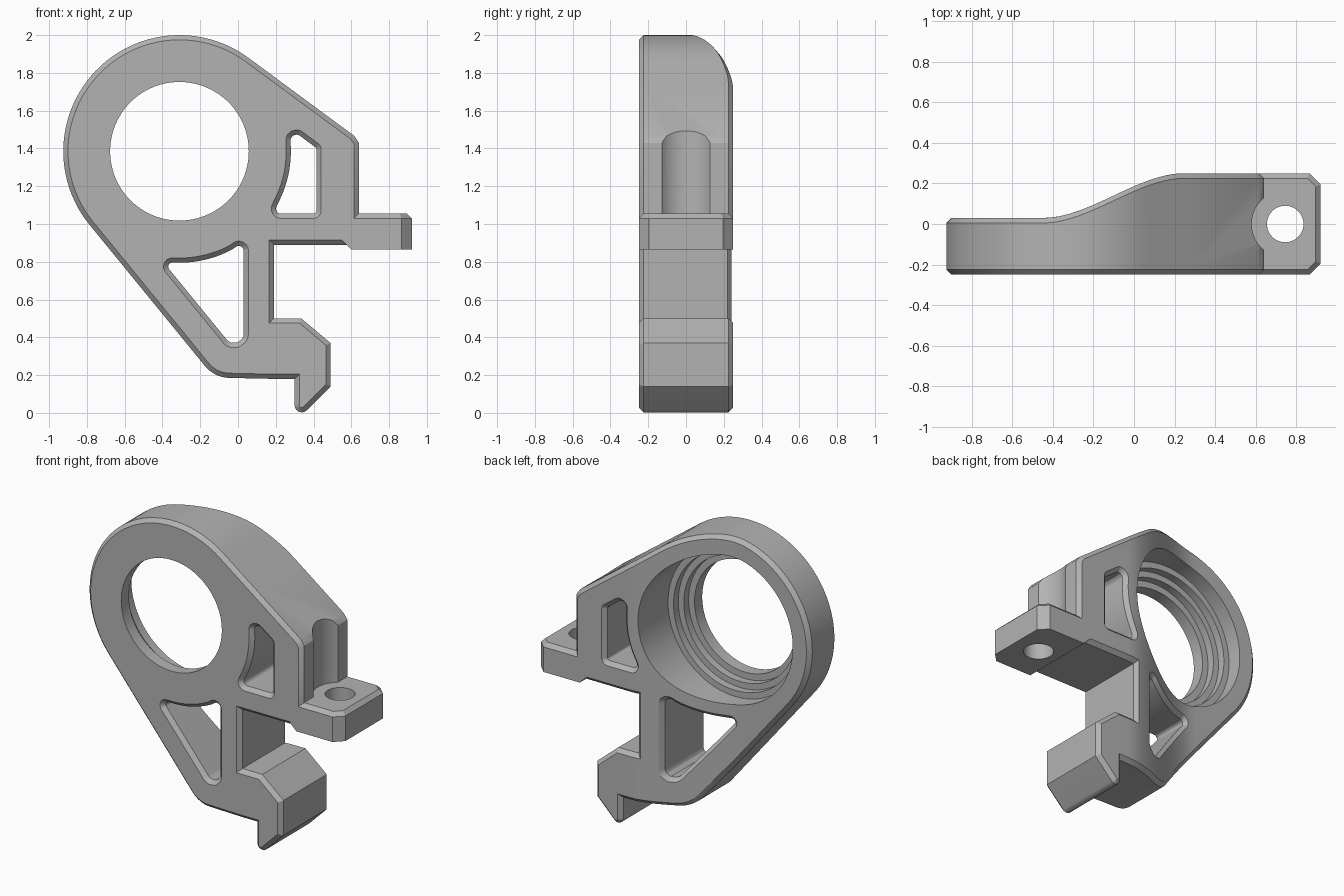
import bpy, bmesh, math
from mathutils import Vector

if "Cube" in bpy.data.objects:
    bpy.data.objects.remove(bpy.data.objects["Cube"])

RING = Vector((-0.31, 1.385))
CHAMFER = 0.025

grey = bpy.data.materials.new("machined grey")
grey.use_nodes = True
grey.diffuse_color = (0.45, 0.45, 0.45, 1)
grey.node_tree.nodes["Principled BSDF"].inputs["Base Color"].default_value = (0.45, 0.45, 0.45, 1)


def arc(radius, start, end, steps):
    """Points on a circle about the ring centre, angles in degrees."""
    angles = [math.radians(start + (end - start) * i / steps) for i in range(steps + 1)]
    return [(RING.x + radius * math.cos(a), RING.y + radius * math.sin(a)) for a in angles]


def fillet(corners, steps=8):
    """Round every corner that carries a radius as its third value."""
    out = []
    for i, c in enumerate(corners):
        p = Vector(c[:2])
        if len(c) == 2:
            out.append(p)
            continue
        a = (Vector(corners[i - 1][:2]) - p).normalized()
        b = (Vector(corners[(i + 1) % len(corners)][:2]) - p).normalized()
        half = a.angle(b) / 2
        centre = p + (a + b).normalized() * c[2] / math.sin(half)
        u = p + a * c[2] / math.tan(half) - centre
        v = p + b * c[2] / math.tan(half) - centre
        for k in range(steps + 1):
            t = k / steps
            out.append(centre + (u * (1 - t) + v * t).normalized() * c[2])
    return out


def inset(points, amount):
    """Mitred inset of a counter-clockwise polygon."""
    out = []
    for i, p in enumerate(points):
        a = (p - points[i - 1]).normalized()
        b = (points[(i + 1) % len(points)] - p).normalized()
        na, nb = Vector((-a.y, a.x)), Vector((-b.y, b.x))
        out.append(p + (na + nb) * amount / (1 + na.dot(nb)))
    return out


def loft(name, rings):
    """Skin a stack of equal closed rings and cap both ends."""
    bm = bmesh.new()
    loops = [[bm.verts.new(p) for p in ring] for ring in rings]
    n = len(loops[0])
    for lo, hi in zip(loops, loops[1:]):
        for i in range(n):
            j = (i + 1) % n
            bm.faces.new((lo[i], lo[j], hi[j], hi[i]))
    bm.faces.new(loops[0])
    bm.faces.new(loops[-1])
    bmesh.ops.recalc_face_normals(bm, faces=bm.faces)
    mesh = bpy.data.meshes.new(name)
    bm.to_mesh(mesh)
    bm.free()
    mesh.materials.append(grey)
    obj = bpy.data.objects.new(name, mesh)
    bpy.context.collection.objects.link(obj)
    return obj


def slab(name, points, levels):
    """Stack insets of an outline along y; levels are (y, inset)."""
    return loft(name, [[(p.x, y, p.y) for p in inset(points, d)] for y, d in levels])


def lathe(name, profile, centre, axis, steps=72):
    """Stack circles given as (radius, position) along the y or z axis."""
    rings = []
    for r, h in profile:
        ring = []
        for i in range(steps):
            a = math.tau * i / steps
            u, v = centre[0] + r * math.cos(a), centre[1] + r * math.sin(a)
            ring.append((u, h, v) if axis == "y" else (u, v, h))
        rings.append(ring)
    return loft(name, rings)


def combine(target, tool, operation):
    tool.hide_render = True
    mod = target.modifiers.new(operation, "BOOLEAN")
    mod.operation, mod.object, mod.solver = operation, tool, "EXACT"
    bpy.context.view_layer.objects.active = target
    bpy.ops.object.modifier_apply(modifier=mod.name)
    bpy.data.objects.remove(tool)


# Main plate: ring, arm and hook in one chamfered outline
outline = fillet(
    arc(0.615, 53.6, 219.2, 48)
    + [(-0.125, 0.187, 0.17), (0.19, 0.18), (0.3, 0.18), (0.3, -0.05, 0.037),
       (0.49, 0.14), (0.49, 0.37), (0.335, 0.5), (0.19, 0.5), (0.19, 0.89),
       (0.64, 0.89), (0.64, 1.43), (0.615, 1.467)])
body = slab("clamp_body", outline,
            [(-0.25, CHAMFER), (-0.225, 0), (0.225, 0), (0.25, CHAMFER)])

# Lightening pockets with flared rims
upper = fillet([(0.15, 1.03, 0.05), (0.44, 1.03, 0.04), (0.44, 1.415, 0.04),
                (0.25, 1.555, 0.055)] + arc(0.565, 3, -28, 12))
lower = fillet([(0.055, 0.208, 0.075), (0.055, 0.955, 0.05)]
               + arc(0.565, -62, -90, 12) + [(-0.445, 0.82, 0.045)])
for points in (upper, lower):
    tool = slab("pocket_cutter", points,
                [(-0.3, -0.05), (-0.225, CHAMFER), (0.225, CHAMFER), (0.3, -0.05)])
    combine(body, tool, "DIFFERENCE")

# Slice the plate and sweep its back down to the thin side of the ring
bm = bmesh.new()
bm.from_mesh(body.data)
bmesh.ops.triangulate(bm, faces=bm.faces)
SLOPE_START, SLOPE_END, SLICES = -0.45, 0.25, 20
for i in range(SLICES + 1):
    x = SLOPE_START + (SLOPE_END - SLOPE_START) * i / SLICES
    bmesh.ops.bisect_plane(bm, geom=bm.verts[:] + bm.edges[:] + bm.faces[:],
                           plane_co=(x, 0, 0), plane_no=(1, 0, 0))
for v in bm.verts:
    t = min(1, max(0, (v.co.x - SLOPE_START) / (SLOPE_END - SLOPE_START)))
    drop = 0.22 * (1 - t * t * (3 - 2 * t))
    v.co.y -= drop * min(1, max(0, (v.co.y + 0.225) / 0.45))
bm.to_mesh(body.data)
bm.free()

# Stepped bore, open to the back
bore = lathe("bore_cutter",
             [(0.367, -0.4), (0.367, -0.17), (0.41, -0.17), (0.41, -0.12),
              (0.45, -0.12), (0.45, -0.07), (0.49, -0.07), (0.49, 0.4)],
             RING, "y", 96)
combine(body, bore, "DIFFERENCE")

# Vertical screwdriver channel in the end wall
combine(body, lathe("channel_cutter", [(0.165, 1.04), (0.165, 1.7)], (0.745, 0), "z"), "DIFFERENCE")

# Screw tab with clipped corners and a chamfered top
plan = [Vector(p) for p in ((0.55, -0.25), (0.865, -0.25), (0.92, -0.195),
                            (0.92, 0.195), (0.865, 0.25), (0.55, 0.25))]
tab = loft("screw_tab", [[(max(p.x, 0.6), p.y, 0.865) for p in plan],
                         [(p.x, p.y, 0.915) for p in plan],
                         [(p.x, p.y, 1.03) for p in plan],
                         [(p.x, p.y, 1.055) for p in inset(plan, CHAMFER)]])
combine(tab, lathe("screw_hole_cutter", [(0.09, 0.8), (0.09, 1.1)], (0.745, 0), "z", 48), "DIFFERENCE")
combine(body, tab, "UNION")

bpy.ops.object.select_all(action="DESELECT")
body.select_set(True)
bpy.context.view_layer.objects.active = body
bpy.ops.object.shade_smooth_by_angle(angle=math.radians(25))
